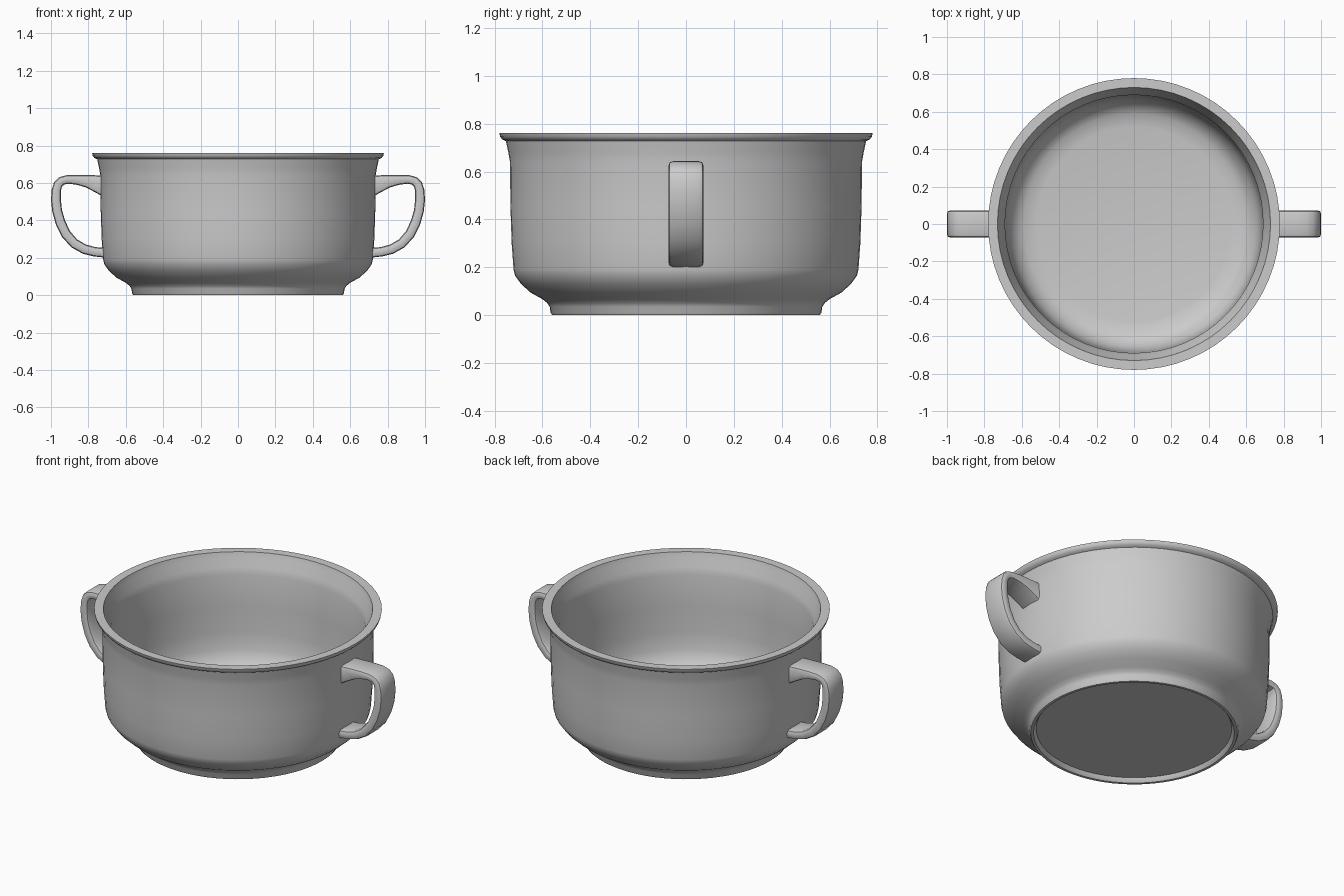
import bpy, bmesh, math

if "Cube" in bpy.data.objects:
    bpy.data.objects.remove(bpy.data.objects["Cube"])

SEGMENTS = 64


def finish(bm, name):
    bmesh.ops.recalc_face_normals(bm, faces=bm.faces)
    mesh = bpy.data.meshes.new(name)
    bm.to_mesh(mesh)
    bm.free()
    obj = bpy.data.objects.new(name, mesh)
    bpy.context.collection.objects.link(obj)
    bpy.ops.object.select_all(action='DESELECT')
    obj.select_set(True)
    bpy.context.view_layer.objects.active = obj
    bpy.ops.object.shade_smooth_by_angle(angle=math.radians(35))
    return obj


def bridge(bm, a, b):
    n = len(a)
    for i in range(n):
        bm.faces.new((a[i], a[(i + 1) % n], b[(i + 1) % n], b[i]))


# Bowl: closed profile (radius, z) from the underside, up the outside, down the inside
profile = [(0.53, 0.025), (0.54, 0.005), (0.545, 0), (0.56, 0), (0.566, 0.01),
           (0.57, 0.035), (0.58, 0.05), (0.60, 0.066), (0.65, 0.094), (0.69, 0.13),
           (0.715, 0.165), (0.721, 0.19), (0.729, 0.30), (0.734, 0.45), (0.736, 0.64),
           (0.743, 0.68), (0.753, 0.727), (0.768, 0.734), (0.777, 0.745), (0.78, 0.76),
           (0.73, 0.76), (0.722, 0.73), (0.70, 0.68), (0.69, 0.64), (0.688, 0.45),
           (0.683, 0.30), (0.675, 0.20), (0.655, 0.15), (0.625, 0.115), (0.59, 0.093),
           (0.52, 0.08)]
bm = bmesh.new()
rings = []
for r, z in profile:
    angles = [2 * math.pi * i / SEGMENTS for i in range(SEGMENTS)]
    rings.append([bm.verts.new((r * math.cos(a), r * math.sin(a), z)) for a in angles])
for lower, upper in zip(rings, rings[1:]):
    bridge(bm, lower, upper)
bm.faces.new(rings[0])
bm.faces.new(rings[-1])
finish(bm, "bowl")

# Handle: outer and inner edge points (x, z) of each cross-section, thick at the top joint
sections = [((0.71, 0.638), (0.71, 0.52)), ((0.76, 0.641), (0.76, 0.548)),
            ((0.82, 0.643), (0.81, 0.575)), ((0.87, 0.643), (0.86, 0.59)),
            ((0.92, 0.641), (0.905, 0.596)), ((0.957, 0.63), (0.93, 0.592)),
            ((0.983, 0.605), (0.942, 0.578)), ((0.996, 0.565), (0.947, 0.555)),
            ((1.0, 0.51), (0.947, 0.51)), ((0.993, 0.445), (0.941, 0.455)),
            ((0.973, 0.375), (0.925, 0.40)), ((0.94, 0.31), (0.90, 0.345)),
            ((0.89, 0.255), (0.86, 0.298)), ((0.83, 0.222), (0.812, 0.27)),
            ((0.77, 0.207), (0.762, 0.257)), ((0.705, 0.20), (0.705, 0.252))]
HALF = 0.073
# Rounded rectangle as (y, distance from the nearest edge)
corner = [(HALF, 0.018), (HALF - 0.005, 0.005), (HALF - 0.018, 0)]
bm = bmesh.new()
loops = []
for (ox, oz), (ix, iz) in sections:
    length = math.hypot(ix - ox, iz - oz)
    half_section = [(y, d / length) for y, d in corner]
    outline = (half_section + [(-y, t) for y, t in reversed(half_section)]
               + [(-y, 1 - t) for y, t in half_section]
               + [(y, 1 - t) for y, t in reversed(half_section)])
    loops.append([bm.verts.new((ox + (ix - ox) * t, y, oz + (iz - oz) * t))
                  for y, t in outline])
for a, b in zip(loops, loops[1:]):
    bridge(bm, a, b)
bm.faces.new(loops[0])
bm.faces.new(loops[-1])
handles = finish(bm, "handles")
mirror = handles.modifiers.new("Mirror", 'MIRROR')
mirror.use_axis[0] = True
mirror.use_clip = False
